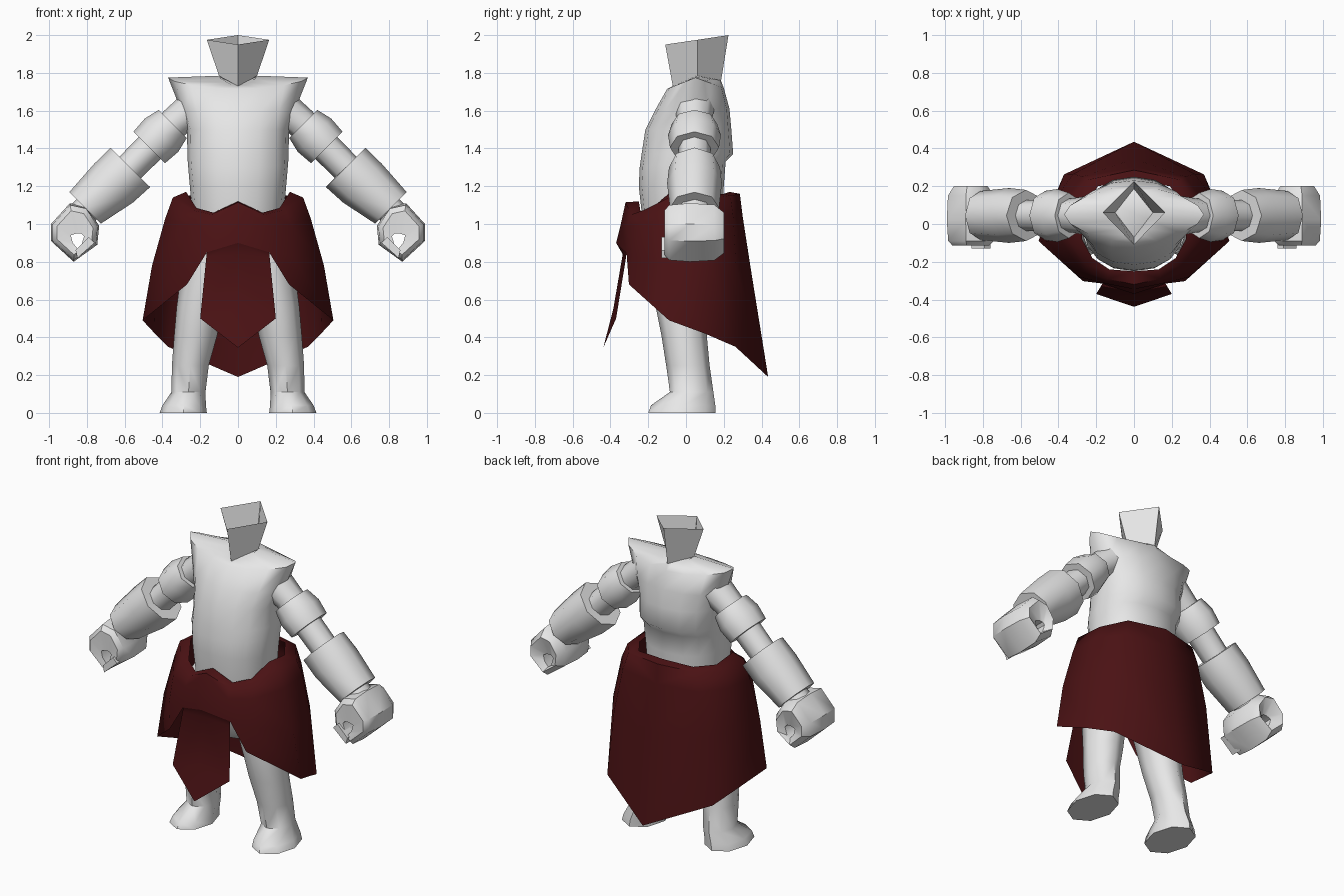
import bpy, bmesh, math
from mathutils import Vector

if "Cube" in bpy.data.objects:
    bpy.data.objects.remove(bpy.data.objects["Cube"])


def material(name, rgb):
    m = bpy.data.materials.new(name)
    m.diffuse_color = (*rgb, 1)
    m.use_nodes = True
    m.node_tree.nodes["Principled BSDF"].inputs["Base Color"].default_value = m.diffuse_color
    return m


GREY = material("pale_grey", (0.8, 0.8, 0.8))
RED = material("dark_red", (0.07, 0.006, 0.007))


def finish(name, bm, mat, mirror=False, angle=45, closed=True):
    if closed:
        bmesh.ops.recalc_face_normals(bm, faces=bm.faces)
    me = bpy.data.meshes.new(name)
    bm.to_mesh(me)
    bm.free()
    me.materials.append(mat)
    ob = bpy.data.objects.new(name, me)
    bpy.context.collection.objects.link(ob)
    bpy.ops.object.select_all(action='DESELECT')
    ob.select_set(True)
    bpy.context.view_layer.objects.active = ob
    bpy.ops.object.shade_smooth_by_angle(angle=math.radians(angle))
    if mirror:
        md = ob.modifiers.new("mirror", 'MIRROR')
        md.use_mirror_merge = True
        md.merge_threshold = 0.0005
    return ob


def loft(bm, rings, loop=True, caps=(True, True)):
    """Skin rings of equal point counts."""
    vs = [[bm.verts.new(p) for p in r] for r in rings]
    n = len(vs[0])
    for a, b in zip(vs, vs[1:]):
        for i in range(n if loop else n - 1):
            j = (i + 1) % n
            bm.faces.new((a[i], a[j], b[j], b[i]))
    if caps[0]:
        bm.faces.new(vs[0][::-1])
    if caps[1]:
        bm.faces.new(vs[-1])
    return vs


def oval(x0, x1, yf, yb, zs, zf, zb, n=16, e=2.0):
    """Superellipse ring whose height differs at side, front and back."""
    pts = []
    for i in range(n):
        t = 2 * math.pi * i / n
        c, s = math.cos(t), math.sin(t)
        u = math.copysign(abs(c) ** (2 / e), c)
        v = math.copysign(abs(s) ** (2 / e), s)
        z = zs + ((zb if v > 0 else zf) - zs) * abs(v)
        pts.append(((x0 + x1) / 2 + u * (x1 - x0) / 2,
                    (yf + yb) / 2 + v * (yb - yf) / 2, z))
    return pts


# Torso with flared shoulder caps and a lip across the back
bm = bmesh.new()
rings = []
for rx, yf, yb, zs, zf, zb, e in [
        (.24, -.23, .19, 1.02, 1.02, 1.02, 2.2),
        (.255, -.25, .20, 1.2, 1.2, 1.2, 2.2),
        (.266, -.245, .21, 1.33, 1.3, 1.33, 2.2),
        (.268, -.235, .25, 1.38, 1.37, 1.37, 2.2),
        (.27, -.215, .24, 1.5, 1.5, 1.5, 2.2),
        (.305, -.165, .23, 1.61, 1.6, 1.61, 2.1),
        (.37, -.10, .20, 1.775, 1.715, 1.72, 1.7),
        (.10, -.07, .185, 1.785, 1.73, 1.76, 1.6)]:
    rings.append(oval(-rx, rx, yf, yb, zs, zf, zb, 16, e))
loft(bm, rings)
finish("torso", bm, GREY, angle=50)

# Open diamond-shaped collar
bm = bmesh.new()
loft(bm, [[(0, -.07, 1.73), (.1, .06, 1.783), (0, .185, 1.755), (-.1, .06, 1.783)],
          [(0, -.11, 1.95), (.165, .06, 1.975), (0, .225, 2.0), (-.165, .06, 1.975)]],
     caps=(False, False))
finish("collar", bm, GREY, angle=30)

# Arm pieces: tubes along a downward diagonal
N = Vector((.7071, 0, .7071))


def tube(name, stations, n=8):
    bm = bmesh.new()
    rs = []
    for x, z, r, ry in stations:
        c = Vector((x, .045, z))
        rs.append([c + N * r * math.cos(2 * math.pi * i / n)
                   + Vector((0, ry * math.sin(2 * math.pi * i / n), 0))
                   for i in range(n)])
    loft(bm, rs)
    finish(name, bm, GREY, True, 50)


tube("arm", [(.21, 1.63, .10, .11), (.33, 1.54, .085, .09),
             (.6, 1.27, .08, .08), (.85, 1.03, .075, .09)])
tube("upper_arm_band", [(.345, 1.53, .105, .12), (.405, 1.47, .125, .14),
                        (.47, 1.405, .118, .13)])
tube("gauntlet", [(.57, 1.30, .148, .135), (.66, 1.215, .145, .145),
                  (.81, 1.085, .118, .13)])

# Fist: a grip ring with a hole running front to back
outer = [(.99, 1.0), (.99, .91), (.87, .80), (.745, .89), (.735, .99), (.80, 1.09), (.89, 1.11)]
inner = [(.885, .94), (.875, .90), (.85, .87), (.83, .885), (.815, .935), (.83, .95), (.855, .95)]
bm = bmesh.new()


def grip(pts, y, s):
    return [(.865 + (x - .865) * s, y, .95 + (z - .95) * s) for x, z in pts]


loft(bm, [grip(inner, .17, 1), grip(outer, .20, .7), grip(outer, .15, .95),
          grip(outer, .02, 1), grip(outer, -.09, .94), grip(outer, -.115, .75),
          grip(inner, -.11, 1), grip(inner, .17, 1)], caps=(False, False))
bmesh.ops.remove_doubles(bm, verts=bm.verts, dist=.0005)
finish("fist", bm, GREY, True, 40)

# Thumb at the front of the fist
bm = bmesh.new()
loft(bm, [[(x, y, z) for x, z in ((.76, .90), (.79, .93), (.86, .86), (.85, .82))]
          for y in (-.13, -.06)])
finish("thumb", bm, GREY, True, 40)

# Legs and feet
bm = bmesh.new()
rings = [oval(x0, x1, yf, yb, z, z, z, 8) for x0, x1, yf, yb, z in [
    (.165, .415, -.2, .155, 0), (.17, .40, -.185, .155, .04),
    (.172, .352, -.085, .145, .11), (.155, .35, -.105, .125, .25),
    (.11, .338, -.13, .11, .41), (.085, .325, -.16, .11, .56),
    (.02, .30, -.17, .14, .75), (.0, .29, -.17, .16, 1.0)]]
loft(bm, rings)
finish("leg", bm, GREY, True, 50)

# Hips closing the top of the legs
bm = bmesh.new()
loft(bm, [oval(-r, r, -y, y, z, z, z, 12) for r, y, z in
          ((.1, .09, .62), (.25, .16, .75), (.26, .19, 1.04))])
finish("hips", bm, GREY, angle=50)

# Skirt: rows from the waist edge to the hem, columns from front to back
rows = [
    [(0, -.25, 1.12), (.13, -.24, 1.06), (.22, -.18, 1.085), (.275, -.08, 1.17),
     (.27, .08, 1.15), (.19, .2, 1.16), (0, .23, 1.17)],
    [(0, -.32, 1.115), (.14, -.29, 1.05), (.25, -.22, 1.075), (.345, -.09, 1.14),
     (.34, .1, 1.13), (.24, .235, 1.15), (0, .285, 1.16)],
    [(0, -.345, 1.0), (.15, -.315, .99), (.28, -.25, 1.0), (.385, -.09, 1.03),
     (.375, .11, 1.04), (.27, .25, 1.04), (0, .3, 1.04)],
    [(0, -.37, .9), (.165, -.315, .85), (.29, -.28, .83), (.455, -.095, .78),
     (.42, .13, .79), (.32, .265, .77), (0, .345, .75)],
    [None, None, (.27, -.302, .68), (.505, -.09, .49),
     (.44, .1, .42), (.37, .262, .35), (0, .435, .19)]]
bm = bmesh.new()
g = [[bm.verts.new(p) if p else None for p in r] for r in rows]
for a, b in zip(g, g[1:]):
    for i in range(6):
        f = [v for v in (a[i], b[i], b[i + 1], a[i + 1]) if v]
        if len(f) > 2:
            bm.faces.new(f)
finish("skirt", bm, RED, True, 60, closed=False)

# Hanging front panel ending in a point
bm = bmesh.new()
loft(bm, [[(0, -.37, .9), (.165, -.315, .85)],
          [(0, -.335, .84), (.168, -.318, .82)],
          [(0, -.385, .55), (.2, -.37, .5)],
          [(0, -.438, .345), (.2, -.37, .5)]], loop=False, caps=(False, False))
bmesh.ops.remove_doubles(bm, verts=bm.verts, dist=.0005)
for f in bm.faces:
    f.normal_update()
    if f.normal.y > 0:
        f.normal_flip()
finish("front_panel", bm, RED, True, 50, closed=False)
